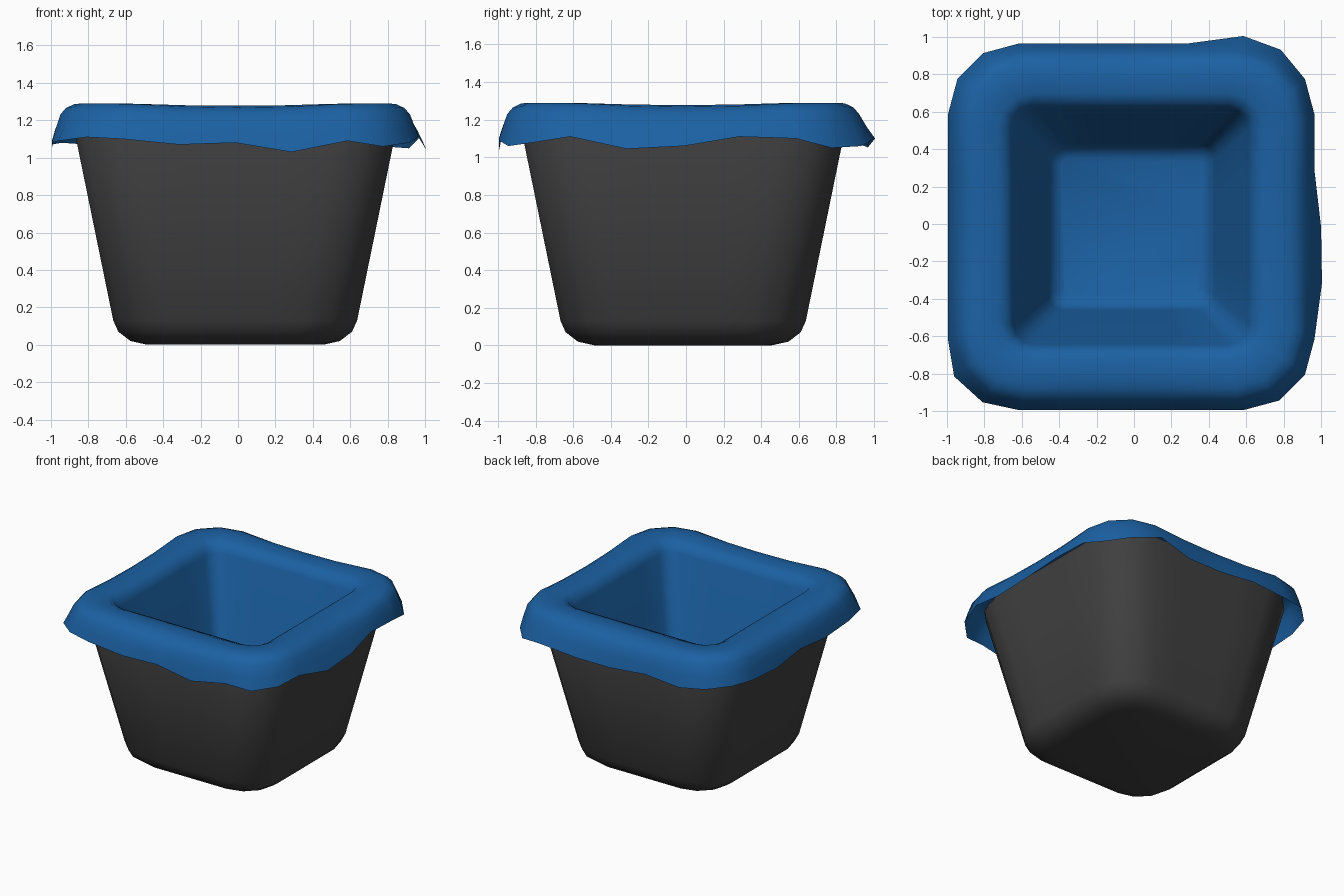
import bpy, bmesh, math

if "Cube" in bpy.data.objects:
    bpy.data.objects.remove(bpy.data.objects["Cube"])

CENTRE = (-0.015, -0.015)


def material(name, rgb):
    m = bpy.data.materials.new(name)
    m.diffuse_color = (*rgb, 1.0)
    m.use_nodes = True
    m.node_tree.nodes["Principled BSDF"].inputs["Base Color"].default_value = m.diffuse_color
    return m


def ring(h, r, z, drape=None):
    """Rounded square, counter-clockwise from the front left; drape = (z, outward) per point."""
    pts = []
    c = h - r
    for side in range(4):
        a = side * math.pi / 2
        local = [(t * c, -h, 0, -1) for t in (-1, -0.5, 0, 0.5, 1)]
        for deg in (30, 60):
            s, k = math.sin(math.radians(deg)), math.cos(math.radians(deg))
            local.append((c + r * s, -c - r * k, s, -k))
        for i, (x, y, nx, ny) in enumerate(local):
            pz = z
            if drape:
                pz, out = drape[side * 7 + i]
                x, y = x + nx * out, y + ny * out
            pts.append((x * math.cos(a) - y * math.sin(a) + CENTRE[0],
                        x * math.sin(a) + y * math.cos(a) + CENTRE[1], pz))
    return pts


def sagging_ring(h, r, z, sag=0.0):
    """Ring that dips by sag at the middle of each side."""
    dip = [0.15, 0.8, 1.0, 0.8, 0.15, 0, 0] * 4
    return ring(h, r, z, [(z - sag * d, 0.0) for d in dip])


def loft(name, rings, mat, cap_start, cap_end):
    bm = bmesh.new()
    loops = [[bm.verts.new(p) for p in pts] for pts in rings]
    n = len(loops[0])
    for a, b in zip(loops, loops[1:]):
        for i in range(n):
            j = (i + 1) % n
            bm.faces.new((a[i], a[j], b[j], b[i]))
    if cap_start:
        bm.faces.new(loops[0][::-1])
    if cap_end:
        bm.faces.new(loops[-1])
    me = bpy.data.meshes.new(name)
    bm.to_mesh(me)
    bm.free()
    me.materials.append(mat)
    ob = bpy.data.objects.new(name, me)
    bpy.context.collection.objects.link(ob)
    bpy.ops.object.select_all(action='DESELECT')
    bpy.context.view_layer.objects.active = ob
    ob.select_set(True)
    bpy.ops.object.shade_smooth_by_angle(angle=math.radians(60))
    return ob


grey = material("charcoal plastic", (0.05, 0.05, 0.05))
blue = material("blue bag", (0.011, 0.12, 0.37))

# Tapered bin: outer wall, rim, inner wall hidden behind the bag
bin_profile = [(0.47, 0.18, 0.0), (0.56, 0.24, 0.02), (0.625, 0.28, 0.07), (0.652, 0.29, 0.13),
               (0.865, 0.33, 1.17), (0.84, 0.31, 1.22), (0.72, 0.20, 1.22),
               (0.65, 0.12, 1.17), (0.455, 0.08, 0.28), (0.39, 0.05, 0.22)]
loft("bin", [ring(*p) for p in bin_profile], grey, True, True)

# Wavy hem heights: five along each side, then two round the corner
hem_z = [1.10, 1.07, 1.08, 1.03, 1.09, 1.06, 1.08,
         1.11, 1.045, 1.06, 1.11, 1.10, 1.05, 1.06,
         1.10, 1.05, 1.05, 1.08, 1.055, 1.07, 1.08,
         1.07, 1.05, 1.09, 1.06, 1.08, 1.09, 1.11]
bulge = {8: 0.04, 9: 0.035, 14: 0.04, 13: 0.02, 26: 0.02, 27: 0.01}
hem = [(z, bulge.get(i, 0.0)) for i, z in enumerate(hem_z)]
# Upper part of the skirt follows the hem gently
skirt = [(1.15 + (z - 1.07) * 0.4, o * 0.4) for z, o in hem]

# Bag liner: hem, over the rim, down inside to the floor
liner_profile = [(0.935, 0.36, 1.235, 0.03), (0.905, 0.34, 1.27, 0.03), (0.86, 0.31, 1.29, 0.022),
                 (0.79, 0.26, 1.29, 0.012), (0.715, 0.20, 1.284, 0.01), (0.66, 0.13, 1.26, 0.0),
                 (0.63, 0.11, 1.20, 0.0), (0.445, 0.08, 0.33, 0.0), (0.42, 0.07, 0.27, 0.0),
                 (0.37, 0.04, 0.24, 0.0)]
rings = [ring(0.98, 0.38, 0, hem), ring(0.96, 0.37, 0, skirt)]
rings += [sagging_ring(*p) for p in liner_profile]
loft("bag_liner", rings, blue, False, True)
